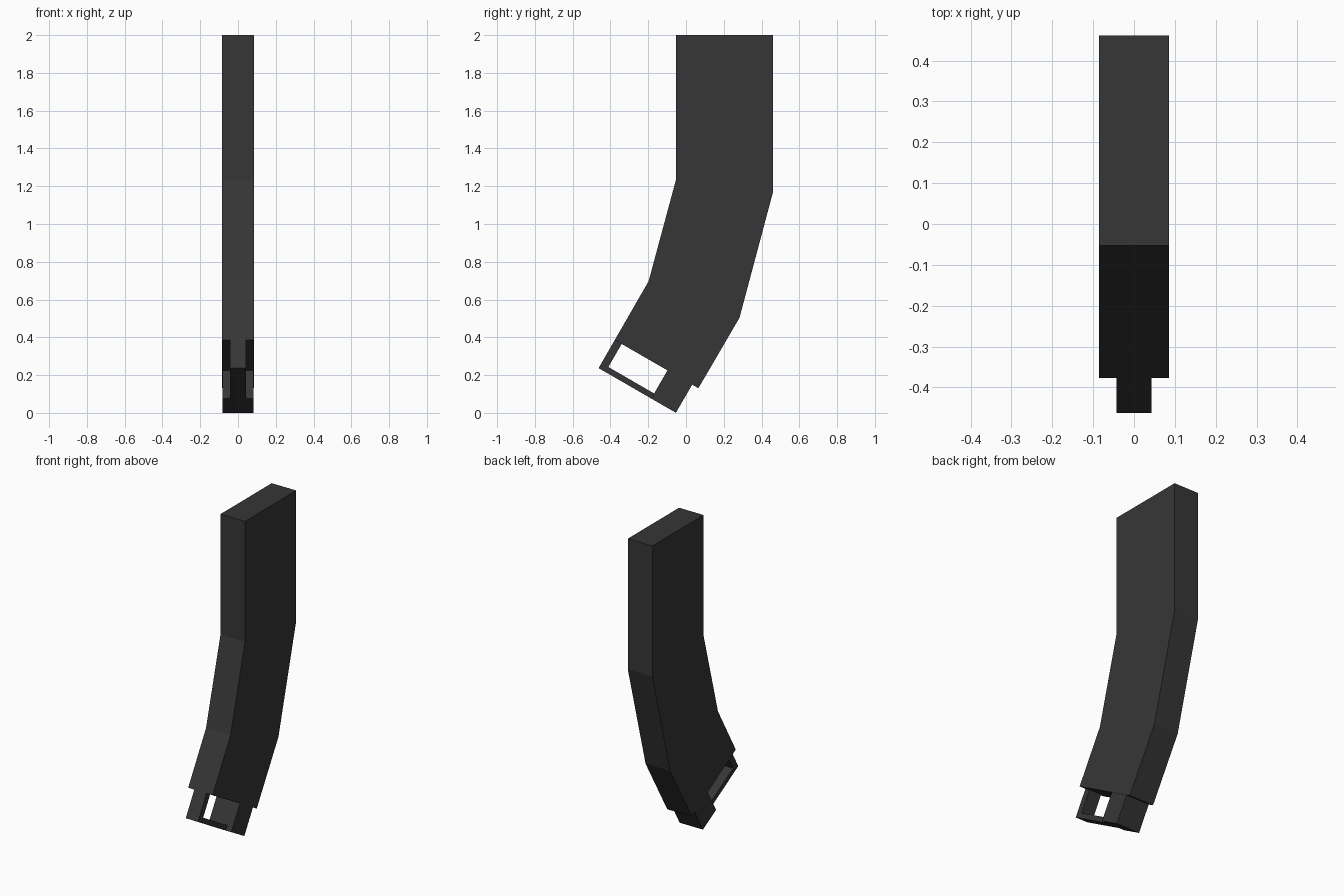
import bpy, bmesh
from mathutils import Vector

cube = bpy.data.objects.get("Cube")
if cube:
    bpy.data.objects.remove(cube, do_unlink=True)

# Dark metal material
metal = bpy.data.materials.new("dark grey metal")
metal.use_nodes = True
COLOUR = (0.037, 0.037, 0.038, 1)
metal.diffuse_color = COLOUR
bsdf = metal.node_tree.nodes["Principled BSDF"]
bsdf.inputs["Base Color"].default_value = COLOUR
bsdf.inputs["Roughness"].default_value = 0.6


def loft(name, pairs, half_width):
    """Solid from a chain of (front, back) side-profile points, as quads."""
    bm = bmesh.new()
    rings = []
    for front, back in pairs:
        rings.append([bm.verts.new((x, y, z)) for x, (y, z) in (
            (-half_width, front), (half_width, front),
            (half_width, back), (-half_width, back))])
    for a, b in zip(rings, rings[1:]):
        for i in range(4):
            j = (i + 1) % 4
            bm.faces.new((a[i], a[j], b[j], b[i]))
    bm.faces.new(rings[0])
    bm.faces.new(rings[-1][::-1])
    bmesh.ops.recalc_face_normals(bm, faces=bm.faces)
    mesh = bpy.data.meshes.new(name)
    bm.to_mesh(mesh)
    bm.free()
    mesh.materials.append(metal)
    obj = bpy.data.objects.new(name, mesh)
    bpy.context.collection.objects.link(obj)
    return obj


# Tilted frame of the lower end: a runs front to back, b runs downward
ORIGIN = Vector((-0.377, 0.386))
ACROSS = Vector((0.866, -0.5))
DOWN = Vector((-0.5, -0.866))


def tilted(a, b):
    return tuple(ORIGIN + ACROSS * a + DOWN * b)


def tilted_block(name, a0, a1, b0, b1, half_width):
    return loft(name, [(tilted(a0, b0), tilted(a1, b0)),
                       (tilted(a0, b1), tilted(a1, b1))], half_width)


# Curved body in three straight segments
loft("magazine_body", [
    ((-0.053, 2.0), (0.461, 2.0)),
    ((-0.053, 1.235), (0.461, 1.17)),
    ((-0.198, 0.697), (0.283, 0.503)),
    (tilted(0, 0), tilted(0.511, 0)),
], 0.086)

# Lower end: wide rear block, with a narrow open frame in front of it
tilted_block("rear_block", 0.322, 0.473, 0, 0.172, 0.082)
tilted_block("front_post", 0, 0.042, 0, 0.172, 0.043)
tilted_block("bottom_bar", 0.042, 0.322, 0.141, 0.172, 0.043)
